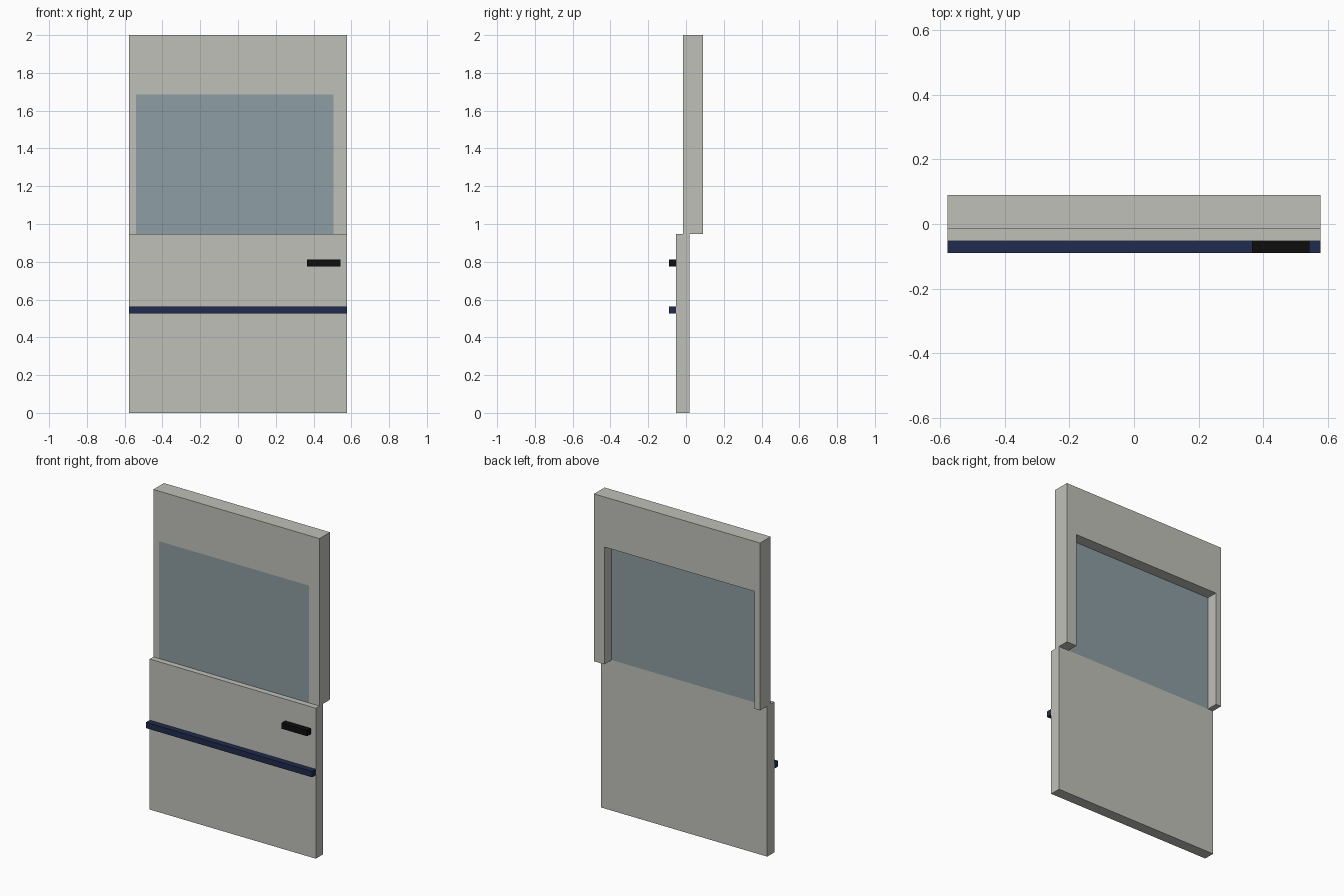
import bpy
import bmesh

if "Cube" in bpy.data.objects:
    bpy.data.objects.remove(bpy.data.objects["Cube"], do_unlink=True)


def linear(c):
    c /= 255
    return c / 12.92 if c <= 0.04045 else ((c + 0.055) / 1.055) ** 2.4


def material(name, *srgb):
    mat = bpy.data.materials.new(name)
    mat.use_nodes = True
    colour = (*[linear(c) for c in srgb], 1)
    mat.diffuse_color = colour
    mat.node_tree.nodes["Principled BSDF"].inputs["Base Color"].default_value = colour
    return mat


def finish(name, bm, mat):
    bmesh.ops.recalc_face_normals(bm, faces=bm.faces)
    mesh = bpy.data.meshes.new(name)
    bm.to_mesh(mesh)
    bm.free()
    mesh.materials.append(mat)
    obj = bpy.data.objects.new(name, mesh)
    bpy.context.collection.objects.link(obj)
    return obj


def extrude_profile(name, points, y0, y1, mat):
    """Extrude an outline in the xz plane from y0 back to y1."""
    bm = bmesh.new()
    face = bm.faces.new([bm.verts.new((x, y0, z)) for x, z in points])
    new = bmesh.ops.extrude_face_region(bm, geom=[face])["geom"]
    verts = [v for v in new if isinstance(v, bmesh.types.BMVert)]
    bmesh.ops.translate(bm, verts=verts, vec=(0, y1 - y0, 0))
    return finish(name, bm, mat)


def box(name, x0, x1, y0, y1, z0, z1, mat):
    return extrude_profile(name, [(x0, z0), (x1, z0), (x1, z1), (x0, z1)], y0, y1, mat)


paint = material("warm grey paint", 192, 192, 186)
glass = material("blue grey glass", 141, 158, 163)
navy = material("navy trim", 32, 44, 78)
black = material("black handle", 13, 13, 15)

HALF = 0.578                      # half the door width
SILL, HEAD, TOP = 0.947, 1.685, 2.0
WIN_R, WIN_L = -0.54, 0.506       # window edges
FRONT, INNER, BACK = -0.016, 0.018, 0.089
SKIN = -0.052                     # outer face of the lower panel

# Lower door panel
box("lower_panel", -HALF, HALF, SKIN, INNER, 0, SILL, paint)

# Window surround: an arch of two stiles and a header, open at the sill
extrude_profile("window_frame", [
    (-HALF, SILL), (WIN_R, SILL), (WIN_R, HEAD), (WIN_L, HEAD),
    (WIN_L, SILL), (HALF, SILL), (HALF, TOP), (-HALF, TOP)], FRONT, BACK, paint)

# Window pane, flush with the front of the frame and recessed at the back
box("window_glass", WIN_R, WIN_L, FRONT, INNER, SILL, HEAD, glass)

# Side trim strip and door handle
box("trim_strip", -HALF, HALF, -BACK, SKIN, 0.526, 0.563, navy)
box("door_handle", 0.365, 0.543, -BACK, SKIN, 0.775, 0.811, black)
